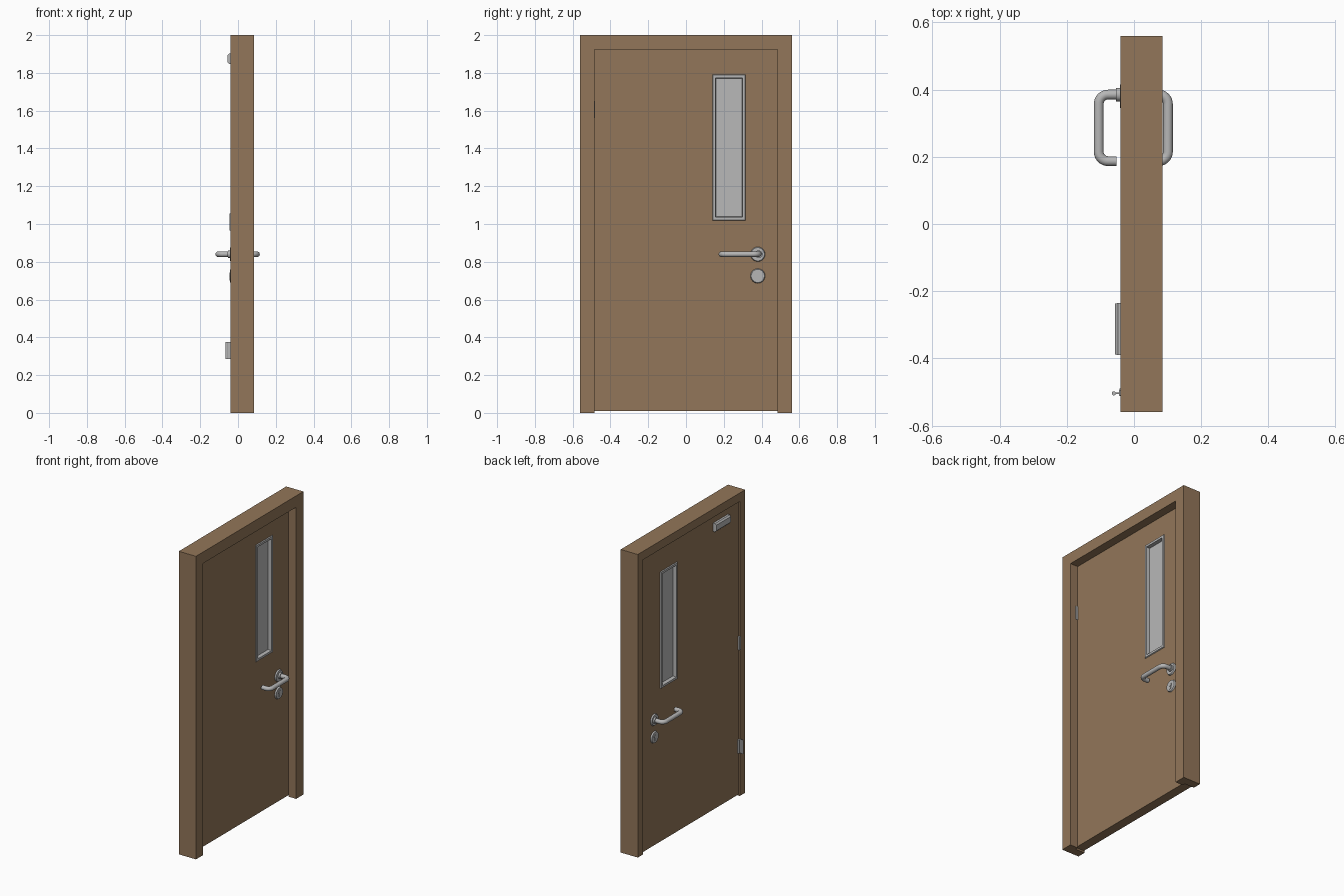
import bpy, bmesh, math
from mathutils import Vector, Matrix

if "Cube" in bpy.data.objects:
    bpy.data.objects.remove(bpy.data.objects["Cube"])


def material(name, rgb):
    m = bpy.data.materials.new(name)
    m.diffuse_color = (*rgb, 1)
    m.use_nodes = True
    m.node_tree.nodes["Principled BSDF"].inputs["Base Color"].default_value = m.diffuse_color
    return m


WOOD = material("brown_wood", (0.29, 0.182, 0.1))
METAL = material("satin_metal", (0.47, 0.47, 0.47))
GLASS = material("grey_glass", (0.48, 0.48, 0.48))
MID, HALF = -0.002, 0.031      # door centre plane and half thickness


def finish(name, bm, mat, smooth=False):
    bmesh.ops.recalc_face_normals(bm, faces=bm.faces)
    me = bpy.data.meshes.new(name)
    bm.to_mesh(me)
    bm.free()
    ob = bpy.data.objects.new(name, me)
    bpy.context.collection.objects.link(ob)
    me.materials.append(mat)
    if smooth:
        bpy.ops.object.select_all(action='DESELECT')
        ob.select_set(True)
        bpy.context.view_layer.objects.active = ob
        bpy.ops.object.shade_smooth_by_angle(angle=math.radians(35))
    return ob


def loft(name, loops, mat, closed=False, smooth=False):
    """Skin a list of equal point loops, capped or closed into a ring."""
    bm = bmesh.new()
    rows = [[bm.verts.new(p) for p in lp] for lp in loops]
    n = len(rows[0])
    for i in range(len(rows) if closed else len(rows) - 1):
        a, b = rows[i], rows[(i + 1) % len(rows)]
        for j in range(n):
            bm.faces.new((a[j], a[(j + 1) % n], b[(j + 1) % n], b[j]))
    if not closed:
        bm.faces.new(rows[0])
        bm.faces.new(rows[-1])
    return finish(name, bm, mat, smooth)


def rect(x, y0, y1, z0, z1):
    return [(x, y0, z0), (x, y1, z0), (x, y1, z1), (x, y0, z1)]


def box(name, x0, x1, y0, y1, z0, z1, mat):
    return loft(name, [rect(x0, y0, y1, z0, z1), rect(x1, y0, y1, z0, z1)], mat)


def cylinder(name, loc, r, r2, depth, axis, mat, seg=32):
    bm = bmesh.new()
    rot = Matrix.Rotation(math.pi / 2, 4, 'Y') if axis == 'X' else Matrix()
    bmesh.ops.create_cone(bm, cap_ends=True, segments=seg, radius1=r, radius2=r2,
                          depth=depth, matrix=Matrix.Translation(loc) @ rot)
    return finish(name, bm, mat, True)


# Door frame: rebated section swept up, across and down
section = [(-0.04, 0), (0.085, 0), (0.085, 0.075), (MID + HALF, 0.075),
           (MID + HALF, 0.056), (-0.04, 0.056)]
loft("door_frame", [[(x, s * (0.56 - t), (2 - t) if top else 0) for x, t in section]
                    for s, top in ((-1, 0), (-1, 1), (1, 1), (1, 0))], WOOD)

# Door leaf with an opening for the window
W = (0.15, 0.305, 1.03, 1.78)
D = (-0.502, 0.502, 0.01, 1.942)
loft("door_leaf", [rect(MID - HALF, *D), rect(MID + HALF, *D),
                   rect(MID + HALF, *W), rect(MID - HALF, *W)], WOOD, closed=True)

# Glass pane in the middle of the door
box("window_glass", MID - 0.014, MID + 0.014, *W, GLASS)


def grow(d):
    return (W[0] - d, W[1] + d, W[2] - d, W[3] + d)


def lever_path(s):
    """Rounded lever path out of the door, along it, and back."""
    pts = [Vector((MID + s * 0.035, 0.385, 0.84)), Vector((MID + s * 0.103, 0.385, 0.84)),
           Vector((MID + s * 0.103, 0.187, 0.84)), Vector((MID + s * 0.05, 0.187, 0.84))]
    out, r = [pts[0]], 0.028
    for i in (1, 2):
        u = (pts[i - 1] - pts[i]).normalized()
        v = (pts[i + 1] - pts[i]).normalized()
        c = pts[i] + (u + v) * r
        for k in range(9):
            a = math.pi / 2 * k / 8
            out.append(c - v * r * math.cos(a) - u * r * math.sin(a))
    return out + [pts[3]]


def tube(name, path, r, mat, seg=20):
    loops = []
    up = Vector((0, 0, 1))
    for i, p in enumerate(path):
        t = (path[min(i + 1, len(path) - 1)] - path[max(i - 1, 0)]).normalized()
        side = t.cross(up)
        loops.append([p + r * (side * math.cos(a) + up * math.sin(a))
                      for a in (2 * math.pi * k / seg for k in range(seg))])
    return loft(name, loops, mat, smooth=True)


# Window trim and door furniture on both sides
for s, side in ((-1, "back"), (1, "front")):
    face = MID + s * HALF
    loft("window_trim_" + side,
         [rect(face, *grow(0.011)), rect(face + s * 0.006, *grow(0.008)),
          rect(face + s * 0.006, *grow(-0.006)), rect(MID + s * 0.014, *grow(-0.009)),
          rect(MID + s * 0.014, *grow(0))], METAL, closed=True)
    for part, z in (("handle_rose_", 0.84), ("lock_rose_", 0.725)):
        r1, r2 = (0.039, 0.035) if s > 0 else (0.035, 0.039)
        cylinder(part + side, (face + s * 0.004, 0.38, z), r1, r2, 0.009, 'X', METAL, 40)
    cylinder("handle_collar_" + side, (face + s * 0.01, 0.385, 0.84),
             0.02, 0.02, 0.02, 'X', METAL)
    tube("lever_handle_" + side, lever_path(s), 0.0145, METAL)
    # Lock barrel: round head above a narrow stem
    cylinder("lock_barrel_" + side, (face + s * 0.009, 0.38, 0.732),
             0.012, 0.012, 0.006, 'X', METAL, 24)
    xs = sorted((face + s * 0.006, face + s * 0.0115))
    box("lock_stem_" + side, *xs, 0.374, 0.386, 0.702, 0.726, METAL)

# Door closer plate near the top of the back side, with chamfered edges
b = MID - HALF
loft("door_closer", [rect(b, -0.39, -0.235, 1.847, 1.902),
                     rect(b - 0.014, -0.39, -0.235, 1.847, 1.902),
                     rect(b - 0.023, -0.388, -0.237, 1.856, 1.893)], METAL)

# Hinges
box("lower_hinge_leaf", -0.056, -0.03, -0.506, -0.502, 0.285, 0.375, METAL)
cylinder("lower_hinge_pin", (-0.06, -0.504, 0.33), 0.006, 0.006, 0.09, 'Z', METAL, 16)
box("lower_hinge_plate", -0.043, -0.032, -0.512, -0.49, 0.285, 0.375, METAL)
box("middle_hinge_leaf", -0.045, -0.03, -0.51, -0.495, 0.965, 1.055, METAL)
box("upper_hinge_leaf", 0.022, 0.045, -0.488, -0.483, 1.56, 1.65, METAL)
